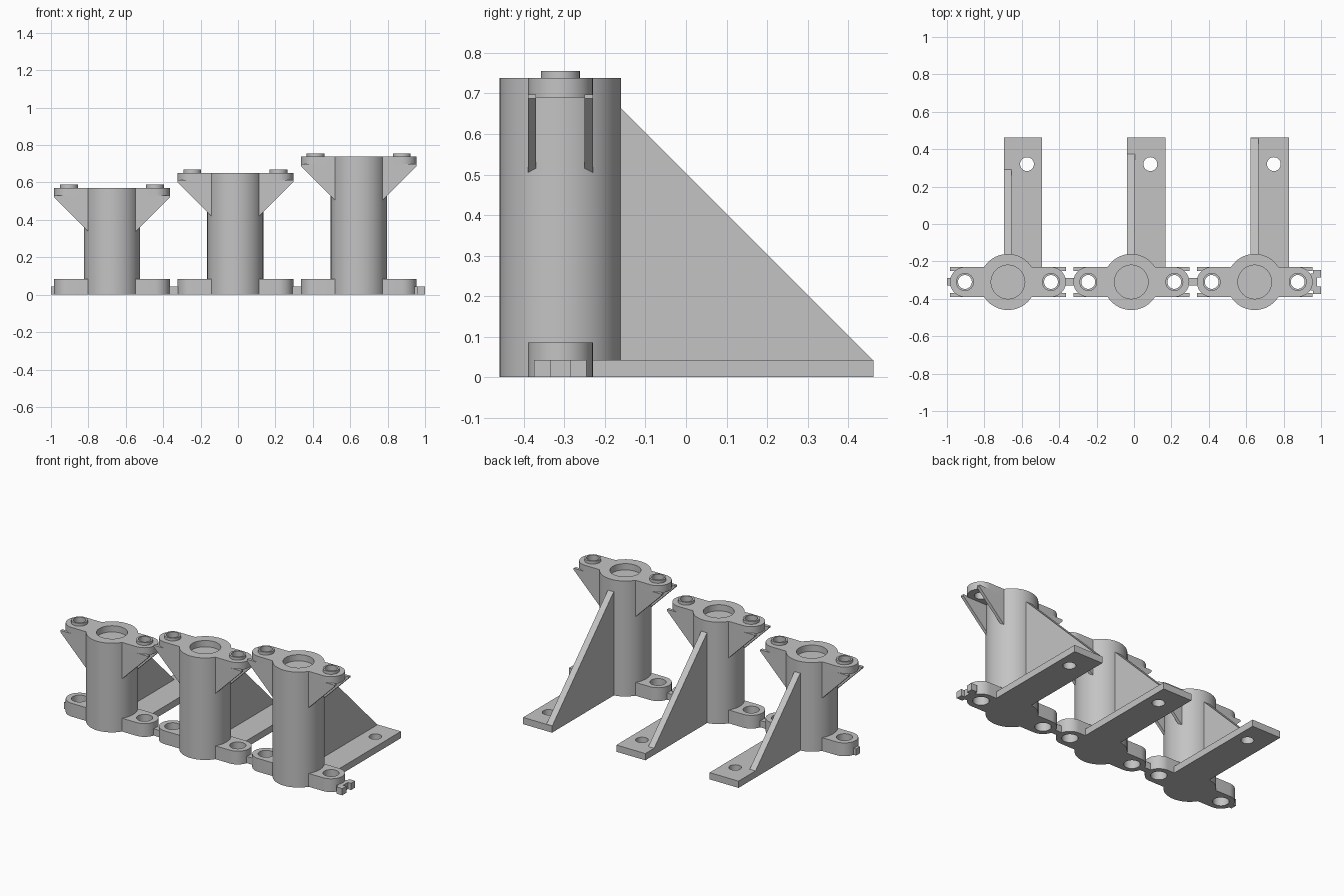
import bpy, bmesh
from math import sin, cos, pi
from mathutils import Vector

if "Cube" in bpy.data.objects:
    bpy.data.objects.remove(bpy.data.objects["Cube"])

grey = bpy.data.materials.new("plain grey")
grey.use_nodes = True
grey.diffuse_color = (0.55, 0.55, 0.55, 1)
grey.node_tree.nodes["Principled BSDF"].inputs["Base Color"].default_value = (0.55, 0.55, 0.55, 1)

CY = -0.31       # depth of the row of towers
RIM = 0.15       # tower radius
EAR = 0.23       # ear centre distance from the tower axis
HALF = 0.08      # ear half width
FOOT = 0.043     # foot thickness


def finish(name, mesh):
    obj = bpy.data.objects.new(name, mesh)
    bpy.context.collection.objects.link(obj)
    mesh.materials.clear()
    mesh.materials.append(grey)
    bpy.ops.object.select_all(action='DESELECT')
    obj.select_set(True)
    bpy.context.view_layer.objects.active = obj
    bpy.ops.object.shade_smooth_by_angle()
    return obj


def circle(x, y, r, n=32):
    return [(x + r * cos(2 * pi * i / n), y + r * sin(2 * pi * i / n)) for i in range(n)]


def rect(x0, x1, y0, y1):
    return [(x0, y0), (x1, y0), (x1, y1), (x0, y1)]


def prism(name, loops, lo, hi, axis='z'):
    """Extrude an outline, with optional hole loops, along an axis."""
    curve = bpy.data.curves.new(name + " outline", 'CURVE')
    curve.dimensions = '2D'
    curve.fill_mode = 'BOTH'
    curve.extrude = (hi - lo) / 2
    for loop in loops:
        spline = curve.splines.new('POLY')
        spline.points.add(len(loop) - 1)
        for point, (u, v) in zip(spline.points, loop):
            point.co = (u, v, 0, 1)
        spline.use_cyclic_u = True
    temp = bpy.data.objects.new(name + " outline", curve)
    bpy.context.collection.objects.link(temp)
    graph = bpy.context.evaluated_depsgraph_get()
    mesh = bpy.data.meshes.new_from_object(temp.evaluated_get(graph))
    bpy.data.objects.remove(temp)
    mid = (lo + hi) / 2
    for vert in mesh.vertices:
        u, v, w = vert.co
        if axis == 'z':
            vert.co = (u, v, w + mid)
        elif axis == 'x':
            vert.co = (w + mid, u, v)
        else:
            vert.co = (u, mid - w, v)
    bm = bmesh.new()
    bm.from_mesh(mesh)
    bmesh.ops.remove_doubles(bm, verts=bm.verts, dist=1e-5)
    bmesh.ops.recalc_face_normals(bm, faces=bm.faces)
    bm.to_mesh(mesh)
    bm.free()
    return finish(name, mesh)


def lathe(name, profile, x, y, n=64):
    """Spin a closed radius/height profile around a vertical axis."""
    bm = bmesh.new()
    verts = [bm.verts.new((x + r, y, z)) for r, z in profile]
    edges = [bm.edges.new(pair) for pair in zip(verts, verts[1:])]
    bmesh.ops.spin(bm, geom=verts + edges, cent=(x, y, 0), axis=(0, 0, 1),
                   angle=2 * pi, steps=n)
    bmesh.ops.remove_doubles(bm, verts=bm.verts, dist=1e-5)
    bmesh.ops.recalc_face_normals(bm, faces=bm.faces)
    mesh = bpy.data.meshes.new(name)
    bm.to_mesh(mesh)
    bm.free()
    return finish(name, mesh)


def ear_outline(cx, side):
    """Tab with a rounded end, rooted inside the tower wall."""
    arc = [-pi / 2 + pi * i / 20 for i in range(21)]
    pts = [(EAR + HALF * cos(a), HALF * sin(a)) for a in arc]
    pts += [(0.12, HALF), (0.12, -HALF)]
    return [(cx + side * u, CY + v) for u, v in pts]


def build_holder(tag, cx, top):
    # tower with a shallow round socket in its top
    lathe("tower_" + tag, [(0, 0), (RIM, 0), (RIM, top), (0.09, top),
                           (0.09, top - 0.04), (0, top - 0.04)], cx, CY)

    for side, word in ((-1, "right"), (1, "left")):
        label = word + "_" + tag
        ex = cx + side * EAR
        outline = ear_outline(cx, side)
        # bolt ears at the base and the top
        prism("base_ear_" + label, [outline, circle(ex, CY, 0.047)], 0, 0.085)
        prism("top_ear_" + label, [outline, circle(ex, CY, 0.037)], top - 0.048, top)
        # hollow locating pin
        prism("pin_" + label, [circle(ex, CY, 0.048), circle(ex, CY, 0.037)],
              top - 0.01, top + 0.018)
        # thin triangular braces under the top ear
        tip, root, under = EAR + HALF, 0.12, top - 0.05
        brace = [(root, under + 0.01), (tip, under + 0.01), (tip, under),
                 (root, under - (tip - root))]
        brace = [(cx + side * u, v) for u, v in brace]
        for y0, face in ((CY - HALF, "front"), (CY + HALF - 0.02, "back")):
            prism("brace_%s_%s" % (face, label), [brace], y0, y0 + 0.02, 'y')

    # long foot with a screw hole
    prism("foot_" + tag, [rect(cx - 0.022, cx + 0.183, CY + 0.07, 0.463),
                          circle(cx + 0.102, 0.32, 0.037)], 0, FOOT)
    # sloping fin behind the tower
    reach = top - 0.075 - FOOT
    y0 = CY + RIM
    prism("fin_" + tag, [[(y0 - 0.02, 0.02), (y0 + reach, 0.02), (y0 + reach, FOOT),
                          (y0, FOOT + reach), (y0 - 0.02, FOOT + reach)]],
          cx - 0.022, cx + 0.019, 'x')
    # link tab towards the neighbour
    prism("link_" + tag, [rect(cx - 0.326 - 0.03, cx - 0.30, CY - 0.02, CY + 0.02)]
          if tag != "short" else [rect(-1, cx - 0.30, CY - 0.02, CY + 0.02)], 0, FOOT)


units = (("short", -0.674, 0.57), ("middle", -0.0145, 0.652), ("tall", 0.6455, 0.738))
for unit in units:
    build_holder(*unit)

# open fork at the left end of the row
prism("fork_bar", [rect(0.945, 0.978, CY - 0.045, CY + 0.045)], 0, FOOT)
for side, word in ((-1, "front"), (1, "back")):
    ys = sorted((CY + side * 0.024, CY + side * 0.065))
    prism("fork_prong_" + word, [rect(0.958, 1.0, *ys)], 0, FOOT)
